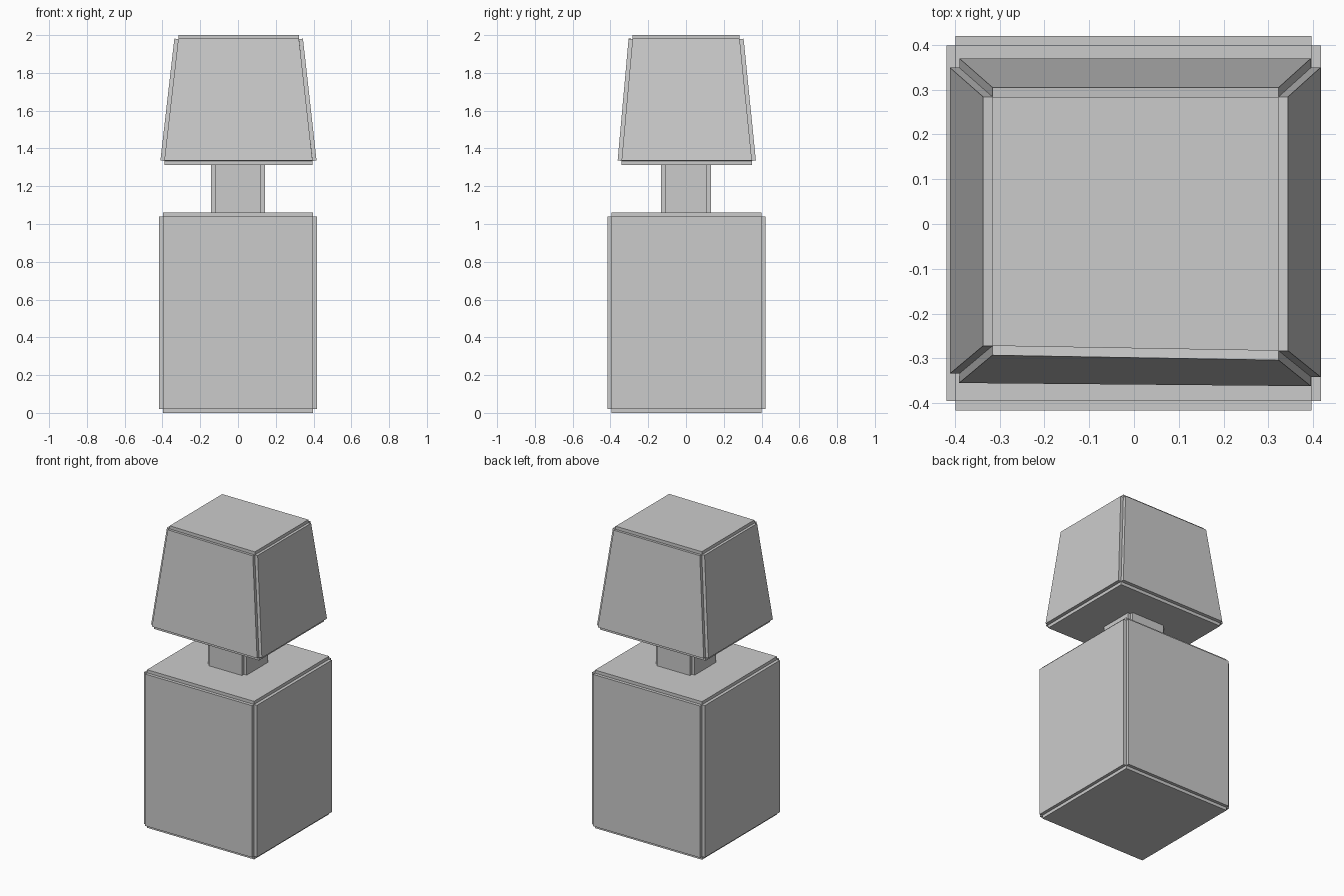
import bpy, bmesh

if "Cube" in bpy.data.objects:
    bpy.data.objects.remove(bpy.data.objects["Cube"])

T = 0.021  # thickness of the raised panels


def panelled_block(name, bottom, z0, top, z1, caps=True):
    """Six-sided core whose faces are each raised into a separate panel.
    bottom / top: corners in order front-left, front-right, back-right, back-left."""
    bm = bmesh.new()
    lo = [bm.verts.new((x, y, z0)) for x, y in bottom]
    hi = [bm.verts.new((x, y, z1)) for x, y in top]
    for i in range(4):
        j = (i + 1) % 4
        bm.faces.new((lo[i], lo[j], hi[j], hi[i]))
    if caps:
        bm.faces.new(lo[::-1])
        bm.faces.new(hi)
    bm.normal_update()
    # push every face out along its own normal, leaving notched edges
    res = bmesh.ops.extrude_discrete_faces(bm, faces=bm.faces[:])
    for f in res["faces"]:
        f.normal_update()
        n = f.normal.copy()
        for v in f.verts:
            v.co += n * T
    bmesh.ops.recalc_face_normals(bm, faces=bm.faces[:])
    mesh = bpy.data.meshes.new(name)
    bm.to_mesh(mesh)
    bm.free()
    obj = bpy.data.objects.new(name, mesh)
    bpy.context.collection.objects.link(obj)
    return obj


def rect(x0, x1, y0, y1):
    return [(x0, y0), (x1, y0), (x1, y1), (x0, y1)]


# Tall lower body
base = rect(-0.398, 0.396, -0.395, 0.399)
panelled_block("body", base, T, base, 1.06 - T)

# Short square neck, open where it meets body and head
neck = rect(-0.122, 0.122, -0.112, 0.112)
panelled_block("neck", neck, 1.06, neck, 1.313, caps=False)

# Tapered head, front side very slightly skewed
panelled_block(
    "head",
    [(-0.39, -0.334), (0.395, -0.341), (0.395, 0.349), (-0.39, 0.349)], 1.334,
    [(-0.316, -0.272), (0.323, -0.283), (0.323, 0.284), (-0.316, 0.284)], 2.0 - T)
